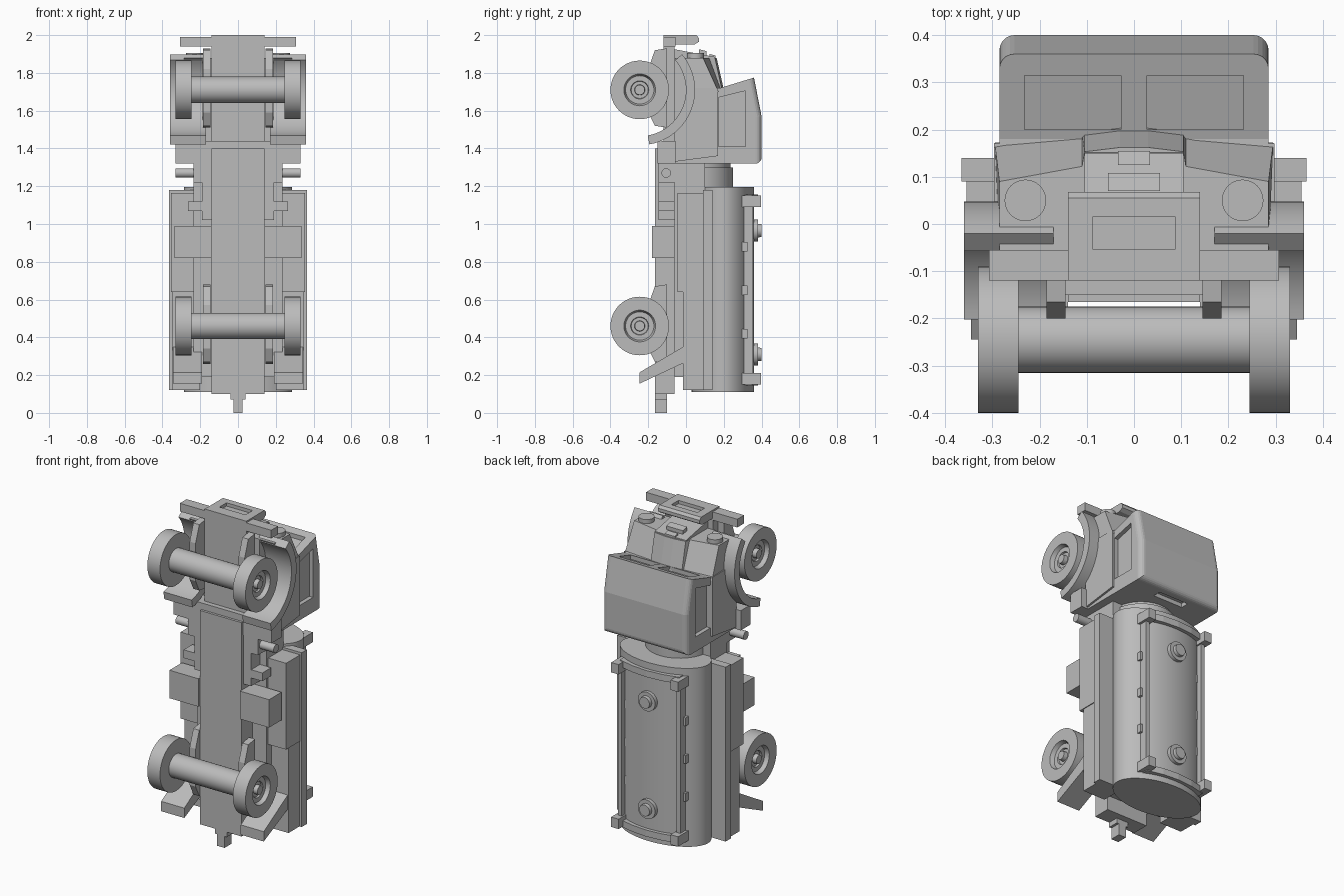
import bpy, bmesh, math
from mathutils import Vector

cube = bpy.data.objects.get("Cube")
if cube:
    bpy.data.objects.remove(cube, do_unlink=True)

grey = bpy.data.materials.new("plain grey")
grey.use_nodes = True
grey.diffuse_color = (0.5, 0.5, 0.5, 1)
grey.node_tree.nodes["Principled BSDF"].inputs["Base Color"].default_value = (0.5, 0.5, 0.5, 1)
SIDES = (("left", 1), ("right", -1))


def finish(name, bm, smooth=False):
    bmesh.ops.recalc_face_normals(bm, faces=bm.faces)
    me = bpy.data.meshes.new(name)
    bm.to_mesh(me)
    bm.free()
    me.materials.append(grey)
    ob = bpy.data.objects.new(name, me)
    bpy.context.collection.objects.link(ob)
    if smooth:
        select(ob)
        bpy.ops.object.shade_smooth_by_angle(angle=math.radians(35))
    return ob


def select(ob):
    bpy.ops.object.select_all(action='DESELECT')
    ob.select_set(True)
    bpy.context.view_layer.objects.active = ob


def loft(name, sections, smooth=False):
    """Skin equal-length rings of points and cap both ends."""
    bm = bmesh.new()
    rings = [[bm.verts.new(p) for p in s] for s in sections]
    n = len(rings[0])
    for a, b in zip(rings, rings[1:]):
        for i in range(n):
            j = (i + 1) % n
            bm.faces.new((a[i], a[j], b[j], b[i]))
    bm.faces.new(rings[0])
    bm.faces.new(rings[-1])
    return finish(name, bm, smooth)


def box(name, x, y, z):
    return side_prism(name, [(y[0], z[0]), (y[1], z[0]), (y[1], z[1]), (y[0], z[1])], *x)


def side_prism(name, profile, x0, x1, smooth=False):
    """Extrude a (y, z) outline across x."""
    return loft(name, [[(x, y, z) for y, z in profile] for x in (x0, x1)], smooth)


def pair(name, make, x0, x1, *args):
    for side, s in SIDES:
        make(f"{side}_{name}", *args, s * x0, s * x1)


def box_pair(name, x, y, z):
    for side, s in SIDES:
        box(f"{side}_{name}", (s * x[0], s * x[1]), y, z)


def turned(name, centre, axis, stations, squash=1, segs=48):
    """Rings of (offset, radius) around an axis."""
    c, rings = Vector(centre), []
    for d, r in stations:
        ring = []
        for i in range(segs):
            a = 2 * math.pi * i / segs
            u, v = r * math.cos(a), r * math.sin(a)
            ring.append(c + Vector({'X': (d, u, v), 'Y': (u, d, v), 'Z': (u, v * squash, d)}[axis]))
        rings.append(ring)
    return loft(name, rings, True)


def cut(ob, cutter):
    cutter.hide_render = True
    mod = ob.modifiers.new("cut", 'BOOLEAN')
    mod.operation, mod.object = 'DIFFERENCE', cutter
    select(ob)
    bpy.ops.object.modifier_apply(modifier=mod.name)
    bpy.data.objects.remove(cutter, do_unlink=True)


# Chassis
box("chassis_beam", (-.14, .14), (-.165, -.06), (.1, 1.4))
box("chassis_nose", (-.14, .14), (-.12, -.06), (1.4, 2))
box("hitch_base", (-.04, .04), (-.165, -.1), (.07, .1))
box("hitch", (-.025, .025), (-.165, -.1), (0, .07))
box("subframe", (-.235, .235), (-.06, .1), (.19, 1.32))
box_pair("rail_plate", (.14, .235), (-.145, -.06), (1.22, 1.33))
box_pair("rail_block", (.14, .19), (-.145, -.06), (1.02, 1.22))
box_pair("rail_step", (.14, .265), (-.145, -.06), (1.07, 1.12))
box_pair("fuel_box", (.14, .335), (-.18, -.06), (.82, .99))
box("cab_cross_member", (-.33, .33), (-.15, -.055), (1.32, 1.44))
for side, s in SIDES:
    turned(side + "_exhaust", (0, -.105, 1.27), 'X', [(s * .2, .025), (s * .33, .025)], segs=20)

# Axles, brackets and wheels
WHEEL_Y, FRONT_Z, REAR_Z = -.245, 1.71, .46
for label, z in (("front", FRONT_Z), ("rear", REAR_Z)):
    turned(label + "_axle", (0, WHEEL_Y, z), 'X', [(-.26, .07), (.26, .07)])
    pair(label + "_bracket", lambda n, p, a, b: side_prism(n, p, a, b), .145, .185,
         [(-.1, z + .22), (-.165, z + .21), (-.2, z + .11), (-.2, z - .12), (-.165, z - .19), (-.1, z - .2)])
    for side, s in SIDES:
        turned(f"{label}_{side}_wheel", (0, WHEEL_Y, z), 'X',
               [(s * d, r) for d, r in ((.245, .155), (.33, .155), (.33, .084), (.305, .075),
                                        (.305, .048), (.295, .045), (.295, .028), (.32, .026))])

# Rear mudguards
pair("mudguard", lambda n, p, a, b: side_prism(n, p, a, b), .19, .345,
     [(-.245, .155), (-.245, .215), (-.015, .35), (.02, .35), (.02, .28)])

# Side lockers along the tank
box_pair("side_shelf", (.2, .365), (.09, .14), (.12, 1.18))
box_pair("side_skirt", (.2, .35), (-.015, .09), (.12, .64))
box_pair("side_locker", (.23, .355), (-.045, .09), (.64, 1.165))

# Tank
turned("tank", (0, .195, 0), 'Z', [(.11, .285), (1.195, .285)], .58, 64)
turned("neck_drum", (0, .06, 0), 'Z', [(1.18, .19), (1.3, .19), (1.3, .175), (1.33, .175)])
for i, z in enumerate((.31, .965)):
    turned(f"hatch_{i + 1}", (0, 0, z), 'Y',
           [(.34, .058), (.38, .058), (.38, .036), (.4, .034)], segs=32)

# Walkway frame on the tank
box_pair("walkway_rail", (.185, .21), (.26, .355), (.15, 1.15))
for i, z in enumerate((.18, .42, .65, .88, 1.12)):
    end = i in (0, 4)
    box_pair(f"walkway_post_{i + 1}", (.175, .225), (.27, .398 if end else .325),
             (z - .03, z + .03) if end else (z - .025, z + .025))
for label, z in (("lower", .165), ("upper", 1.135)):
    arch = [(x, .382 - .8 * x * x) for x in (-.2, -.1, 0, .1, .2)]
    outline = arch + [(.2, .29), (-.2, .29)]
    loft(label + "_walkway_end", [[(x, y, z + d) for x, y in outline] for d in (-.02, .02)])

# Cab shell with rounded roof edges
cab = side_prism("cab", [(-.06, 1.32), (.17, 1.32), (.4, 1.32), (.4, 1.57), (.36, 1.775),
                         (.18, 1.72), (-.06, 1.72)], -.285, .285)
bm = bmesh.new()
bm.from_mesh(cab.data)
roof = [e for e in bm.edges if all(v.co.y > .35 for v in e.verts)
        and (abs(e.verts[0].co.x - e.verts[1].co.x) < .01 or e.verts[0].co.z < 1.4)]
bmesh.ops.bevel(bm, geom=roof, offset=.032, segments=5, profile=.5, affect='EDGES')
bm.to_mesh(cab.data)
bm.free()

# Cab windows
for s in (1, -1):
    cut(cab, side_prism("door_cutter", [(.172, 1.41), (.315, 1.41), (.315, 1.705), (.172, 1.67)],
                        s * .26, s * .32))
    cut(cab, side_prism("windscreen_cutter", [(.2, 1.70), (.315, 1.735), (.315, 1.8), (.2, 1.8)],
                        s * .028, s * .232))
cut(cab, box("rear_window_cutter", (-.1, .1), (.29, .34), (1.28, 1.345)))


# Bonnet, lofted from front face to windscreen
def bonnet_ring(half, z):
    return [(x, y, z) for x, y in half] + [(-x, y, z) for x, y in reversed(half)]


bonnet = loft("bonnet", [
    bonnet_ring([(.285, -.06), (.285, .09), (.11, .122), (.105, .153), (.03, .162)], 1.88),
    bonnet_ring([(.285, -.06), (.295, .172), (.11, .188), (.105, .193), (.03, .203)], 1.7)])
lower_doors = side_prism("lower_doors", [(-.06, 1.33), (.17, 1.36), (.17, 1.72), (-.06, 1.72)], -.297, .297)

# Front wheel wells and arches
for body in (cab, bonnet, lower_doors):
    for s in (1, -1):
        cut(body, turned("well_cutter", (0, WHEEL_Y, FRONT_Z), 'X', [(s * .188, .25), (s * .45, .25)]))
angles = [math.radians(-80 + 5 * i) for i in range(25)]
arc = [(r, a) for r, seq in ((.293, angles), (.245, angles[::-1])) for a in seq]
pair("wheel_arch", lambda n, p, a, b: side_prism(n, p, a, b, True), .17, .36,
     [(WHEEL_Y + r * math.cos(a), FRONT_Z + r * math.sin(a)) for r, a in arc])

# Grille, badge blocks and headlights
side_prism("grille", [(-.06, 1.86), (-.06, 1.925), (.15, 1.885), (.155, 1.86)], -.105, .105)
side_prism("grille_latch", [(.07, 1.88), (.07, 1.925), (.108, 1.915), (.108, 1.88)], -.055, .055)
side_prism("bonnet_vent", [(.125, 1.88), (.125, 1.9), (.155, 1.892), (.155, 1.87)], -.034, .034)
for side, s in SIDES:
    turned(side + "_headlight", (s * .23, .05, 0), 'Z', [(1.86, .044), (1.905, .044)], segs=32)

# Bumper and framed front plate
box("bumper", (-.307, .307), (-.12, -.055), (1.94, 1.99))
plate = side_prism("front_plate", [(-.12, 1.95), (.045, 1.95), (.068, 1.965), (.068, 1.985),
                                   (.055, 2), (-.12, 2)], -.14, .14)
cut(plate, box("plate_cutter", (-.088, .088), (-.053, .015), (1.98, 2.05)))
